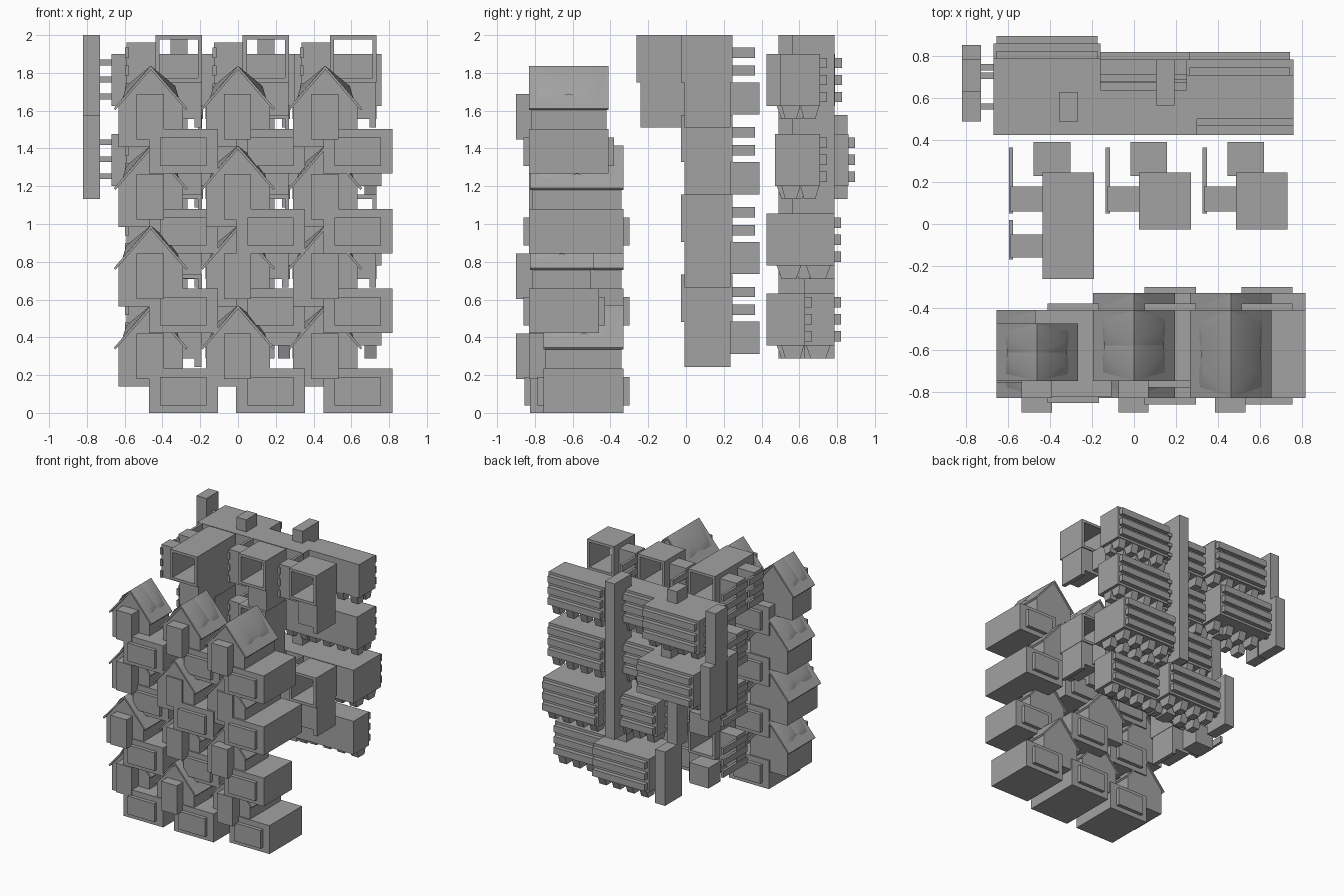
import bpy, bmesh

cube = bpy.data.objects.get("Cube")
if cube:
    bpy.data.objects.remove(cube, do_unlink=True)

grey = bpy.data.materials.new("plain_grey")
grey.use_nodes = True
COLOR = (0.36, 0.36, 0.36, 1)
grey.diffuse_color = COLOR
grey.node_tree.nodes["Principled BSDF"].inputs["Base Color"].default_value = COLOR

PITCH_X, PITCH_Z = 0.462, 0.4225
COLS, ROWS = range(3), range(4)


def finish(name, bm):
    bmesh.ops.recalc_face_normals(bm, faces=bm.faces)
    me = bpy.data.meshes.new(name)
    bm.to_mesh(me)
    bm.free()
    me.materials.append(grey)
    ob = bpy.data.objects.new(name, me)
    bpy.context.collection.objects.link(ob)
    return ob


def add_box(bm, x, y, z, taper=1.0):
    """Box from three (low, high) ranges; taper narrows the bottom along y."""
    mid = sum(y) / 2
    verts = []
    for k, t in ((0, taper), (1, 1.0)):
        for i, j in ((0, 0), (1, 0), (1, 1), (0, 1)):
            verts.append(bm.verts.new((x[i], mid + (y[j] - mid) * t, z[k])))
    bm.faces.new(verts[:4])
    bm.faces.new(verts[4:])
    for i in range(4):
        j = (i + 1) % 4
        bm.faces.new((verts[i], verts[j], verts[j + 4], verts[i + 4]))


def boxes(name, ranges, taper=1.0):
    bm = bmesh.new()
    for r in ranges:
        add_box(bm, *r, taper)
    return finish(name, bm)


def prism(name, profile, y):
    """Extrude an x-z outline along y."""
    bm = bmesh.new()
    f = bm.faces.new([bm.verts.new((px, y[0], pz)) for px, pz in profile])
    ext = bmesh.ops.extrude_face_region(bm, geom=[f])
    moved = [v for v in ext["geom"] if isinstance(v, bmesh.types.BMVert)]
    bmesh.ops.translate(bm, verts=moved, vec=(0, y[1] - y[0], 0))
    return finish(name, bm)


def tube(name, x, y, z, wall):
    """Rectangular sleeve open at both y ends."""
    return boxes(name, [
        (x, y, (z[0], z[0] + wall)), (x, y, (z[1] - wall, z[1])),
        ((x[0], x[0] + wall), y, (z[0] + wall, z[1] - wall)),
        ((x[1] - wall, x[1]), y, (z[0] + wall, z[1] - wall))])


def roof_folds(name, cx, apex, y):
    """Slightly raised slope on each side, ending in a twin-peaked step."""
    bm = bmesh.new()
    cy, half = (y[0] + y[1]) / 2, (y[1] - y[0]) / 2
    for s in (-1, 1):
        def p(dx, dy, dz):
            return bm.verts.new((cx + s * dx, cy + dy * half, apex - dz))
        top, valley = p(0, 0, 0), p(0.142, 0, 0.15)
        for e in (-1, 1):
            end = p(0, 0.98 * e, 0)
            peak = p(0.13, 0.38 * e, 0.107)
            foot = p(0.148, 0.75 * e, 0.17)
            base = p(0.15, 0.38 * e, 0.175)
            for f in ((end, top, peak), (end, peak, foot), (top, valley, peak),
                      (peak, base, foot), (peak, valley, base)):
                bm.faces.new(f)
    ob = finish(name, bm)
    ob.data.shade_smooth()
    ob.data.set_sharp_from_angle(angle=0.6)
    return ob


# Front cluster: gabled houses with a low wing and a bay, rows from the top
roof_y = [[(-.75, -.475), (-.75, -.41), (-.83, -.41)],
          [(-.755, -.41), (-.83, -.33), (-.825, -.33)],
          [(-.83, -.41), (-.755, -.33), (-.825, -.49)],
          [(-.755, -.41), (-.83, -.41), (-.755, -.33)]]
wing_y = [[(-.825, -.41), (-.75, -.41), (-.83, -.41)],
          [(-.755, -.41), (-.83, -.41), (-.83, -.33)],
          [(-.825, -.41), (-.755, -.33), (-.83, -.46)],
          [(-.825, -.41), (-.825, -.33), (-.755, -.33)]]
bay_front = [[-.83, -.83, -.9], [-.83, -.83, -.83], [-.9, -.83, -.9], [-.83, -.9, -.83]]

for r in ROWS:
    base = (3 - r) * PITCH_Z
    for c in COLS:
        cx = (c - 1) * PITCH_X
        tag = f"_{r}_{c}"
        ry, wy = roof_y[r][c], wing_y[r][c]
        apex = base + 0.57
        prism("house_body" + tag,
              [(cx - .17, base + .14), (cx + .17, base + .14), (cx + .17, base + .36),
               (cx, apex - .015), (cx - .17, base + .36)], (ry[0] + .012, ry[1] - .012))
        prism("gable_roof" + tag,
              [(cx - .195, base + .345), (cx, apex), (cx + .195, base + .345),
               (cx + .187, base + .335), (cx, apex - .02), (cx - .187, base + .335)], ry)
        roof_folds("roof_folds" + tag, cx, apex, ry)
        boxes("front_bay" + tag,
              [((cx - .075, cx + .07), (bay_front[r][c], ry[0] + .05), (base + .18, base + .42))])
        boxes("house_wing" + tag,
              [((cx - .01, cx + .355), wy, (base, base + .235))])
        boxes("wing_window" + tag,
              [((cx + .05, cx + .295), (wy[0] - .03, wy[1] + .03), (base + .04, base + .19))])

# Middle cluster: open sleeves on narrower blocks, with side racks;
# some places in the stack stay empty
EMPTY = {(1, 2), (3, 2), (3, 1)}
for r in ROWS:
    top = 2.0 - r * PITCH_Z
    for c in COLS:
        if (r, c) in EMPTY:
            continue
        cx = (c - 1) * PITCH_X + .148
        tag = f"_{r}_{c}"
        long_one = r == 0 and c == 0
        y = (-.262 if long_one else -.027, .245)
        tube("open_sleeve" + tag, (cx - .123, cx + .123), y, (top - .25, top), .022)
        boxes("sleeve_base" + tag,
              [((cx - .05, cx + .085), (y[0] + .02, .235), (top - .445, top - .25)),
               ((cx + .085, cx + .12), (y[0] + .02, .235), (top - .49, top - .25))])
        boxes("rear_block" + tag,
              [((cx - .165, cx + .01), (.23, .39), (top - .42, top - .25))])
        racks = [(.06, .18, .365)] + ([(-.16, -.05, .02)] if long_one else [])
        for n, (y0, y1, y2) in enumerate(racks):
            boxes(f"side_block{tag}_{n}",
                  [((cx - .275, cx - .12), (y0, y1), (top - .31, top - .04))])
            boxes(f"side_planks{tag}_{n}",
                  [((cx - .283, cx - .262), (y0 - .01, y2), (top - h - .055, top - h))
                   for h in (.065, .16, .255)])

# Back cluster: long planked boxes on tapered feet, with towers at the side
back_y = [[.79, .64, .71], [.86, .64, .71], [None, .68, .785], [None, .785, .63]]
tower_y = [[[(.63, .785)], [(.49, .63)], [(.565, .785)]],
           [[(.64, .855), (.49, .63)], [(.565, .71)], [(.565, .785)]],
           [[], [(.49, .63)], [(.565, .785)]],
           [[], [(.565, .785)], [(.49, .63)]]]

for r in ROWS:
    top = 1.9 - r * PITCH_Z
    low = top - .275
    for c in COLS:
        by = back_y[r][c]
        if by is None:
            continue
        x0 = -.67 + c * .46
        x1 = x0 + .51
        tag = f"_{r}_{c}"
        fy = .5 if (r, c) == (0, 2) else .47 if r == 1 else .425
        boxes("long_box" + tag, [((x0, x1), (fy, by), (low, top))])
        boxes("back_planks" + tag,
              [((x0 + .015, x1 - .015), (by, by + .036), (top - h - .055, top - h))
               for h in (.02, .11, .2)])
        step = (x1 - x0) / 4
        feet_y, half = ((.545, .7), .065) if by > .75 else ((.555, by - .055), .05)
        boxes("tapered_feet" + tag,
              [((x0 + step * (i + .3), x0 + step * (i + .8)), (yc - half, yc + half),
                (low - .07, low)) for i in range(4) for yc in feet_y], taper=.6)
        tx = -.775 + c * PITCH_X
        ttop = 2.0 - r * PITCH_Z
        for n, ty in enumerate(tower_y[r][c]):
            boxes(f"side_tower{tag}_{n}",
                  [((tx - .045, tx + .045), ty, (ttop - .445, ttop))])
            ym = min(sum(ty) / 2, by - .03)
            boxes(f"tower_pegs{tag}_{n}",
                  [((tx + .04, x0 + .01), (ym - .015, ym + .015), (top - h - .03, top - h))
                   for h in (.03, .12, .21)])
